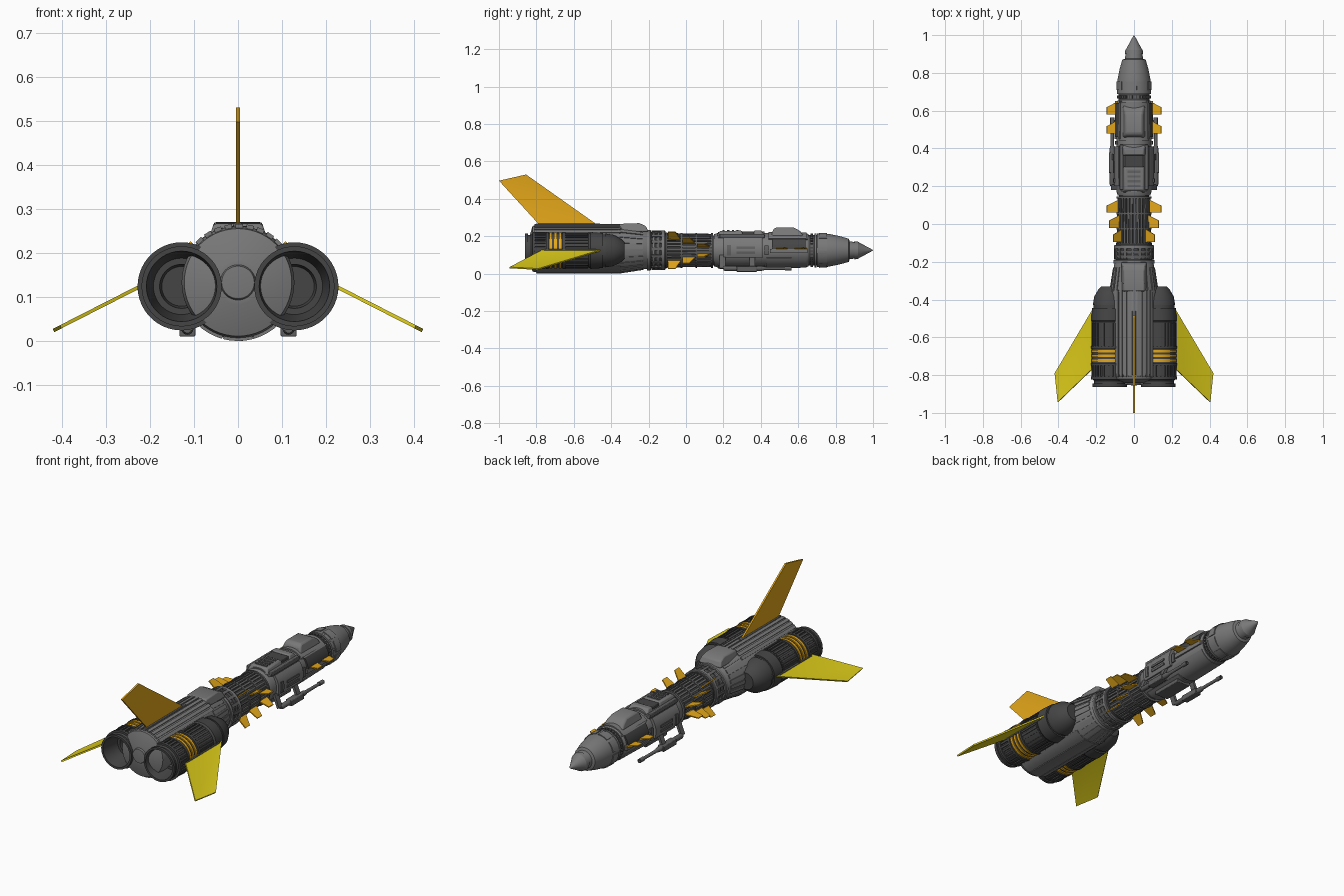
import bpy, bmesh, math
from mathutils import Vector

if "Cube" in bpy.data.objects:
    bpy.data.objects.remove(bpy.data.objects["Cube"])

def material(name, rgb):
    m = bpy.data.materials.new(name)
    m.diffuse_color = (*rgb, 1)
    m.use_nodes = True
    m.node_tree.nodes["Principled BSDF"].inputs["Base Color"].default_value = m.diffuse_color
    return m

GREY = material("hull grey", (0.19, 0.19, 0.19))
MID = material("panel grey", (0.12, 0.12, 0.12))
DARK = material("dark grey", (0.06, 0.06, 0.06))
ORANGE = material("orange", (0.78, 0.39, 0.01))
YELLOW = material("yellow", (0.72, 0.60, 0.01))
C = (0, 0.125)       # axis of the forward hull (x, z)
CA = (0, 0.133)      # axis of the aft hull

def finish(name, bm, mat):
    bmesh.ops.recalc_face_normals(bm, faces=bm.faces)
    me = bpy.data.meshes.new(name)
    bm.to_mesh(me)
    bm.free()
    me.materials.append(mat)
    ob = bpy.data.objects.new(name, me)
    bpy.context.collection.objects.link(ob)
    return ob

def lathe(name, mat, prof, c=C, n=40):
    """Revolve (y, r) points about an axis parallel to y."""
    bm = bmesh.new()
    rings = []
    for y, r in prof:
        if r == 0:
            rings.append([bm.verts.new((c[0], y, c[1]))] * n)
        else:
            rings.append([bm.verts.new((c[0] + r * math.cos(math.tau * i / n), y,
                                        c[1] + r * math.sin(math.tau * i / n))) for i in range(n)])
    for a, b in zip(rings, rings[1:]):
        for i in range(n):
            j = (i + 1) % n
            bm.faces.new(list(dict.fromkeys((a[i], a[j], b[j], b[i]))))
    return finish(name, bm, mat)

def panels(name, mat, specs, c=C, depth=0.02):
    """Raised arc plates: (y0, y1, radius at y0, radius at y1, angle0, angle1)."""
    bm = bmesh.new()
    for y0, y1, ra, rb, a0, a1 in specs:
        n = max(1, math.ceil((a1 - a0) / 8))
        rows = []
        for i in range(n + 1):
            a = math.radians(a0 + (a1 - a0) * i / n)
            rows.append([bm.verts.new((c[0] + r * math.cos(a), y, c[1] + r * math.sin(a)))
                         for y, r in ((y0, ra), (y1, rb), (y1, rb - depth), (y0, ra - depth))])
        for p, q in zip(rows, rows[1:]):
            for k in range(4):
                bm.faces.new((p[k], p[(k + 1) % 4], q[(k + 1) % 4], q[k]))
        bm.faces.new(rows[0])
        bm.faces.new(rows[-1])
    return finish(name, bm, mat)

def ribs(y0, y1, ra, rb, n, width, start=0, end=360):
    step = (end - start) / n
    return [(y0, y1, ra, rb, start + i * step, start + i * step + width) for i in range(n)]

def fin(name, mat, pts, angle, o, t=0.009, inset=0):
    """Flat plate of (outward, y) points leaning at an angle from point o (x, z)."""
    bm = bmesh.new()
    a = math.radians(angle)
    d, nrm = Vector((math.cos(a), 0, math.sin(a))), Vector((-math.sin(a), 0, math.cos(a)))
    base = Vector((o[0], 0, o[1]))
    lo, hi = [[bm.verts.new(base + d * u + Vector((0, y, 0)) + nrm * s * t / 2) for u, y in pts]
              for s in (-1, 1)]
    sides = [bm.faces.new(lo), bm.faces.new(hi)]
    for i in range(len(pts)):
        j = (i + 1) % len(pts)
        bm.faces.new((lo[i], lo[j], hi[j], hi[i]))
    bmesh.ops.recalc_face_normals(bm, faces=bm.faces)
    if inset:
        bmesh.ops.inset_individual(bm, faces=sides, thickness=inset, depth=-0.0015)
    return finish(name, bm, mat)

def prism(name, mat, pts, half, top=1.0, x=0, bevel=0.006):
    """Side profile (y, z) extruded across x, narrowing towards the top."""
    bm = bmesh.new()
    z0, z1 = min(p[1] for p in pts), max(p[1] for p in pts)
    L, R = [[bm.verts.new((x + s * half * (1 + (top - 1) * (z - z0) / (z1 - z0)), y, z))
             for y, z in pts] for s in (-1, 1)]
    bm.faces.new(L)
    bm.faces.new(R)
    for i in range(len(pts)):
        j = (i + 1) % len(pts)
        bm.faces.new((L[i], L[j], R[j], R[i]))
    ob = finish(name, bm, mat)
    if bevel:
        m = ob.modifiers.new("bevel", 'BEVEL')
        m.width, m.segments = bevel, 2
    return ob

def box(name, mat, x, y0, y1, z0, z1, half, bevel=0.003):
    return prism(name, mat, [(y0, z0), (y1, z0), (y1, z1), (y0, z1)], half, 1, x, bevel)

# Nose
lathe("nose_cone", GREY, [(1.0, 0), (0.99, 0.007), (0.925, 0.042), (0.92, 0.046), (0.9, 0.049),
                          (0.9, 0.044), (0.875, 0.048), (0.87, 0.062), (0.82, 0.076),
                          (0.76, 0.088), (0.70, 0.09), (0.70, 0.08), (0.68, 0.08)])
lathe("nose_collar", DARK, [(0.71, 0), (0.71, 0.082), (0.63, 0.082), (0.63, 0)])
panels("nose_collar_ribs", MID, ribs(0.665, 0.68, 0.089, 0.089, 30, 7))
lathe("nose_ring", GREY, [(0.698, 0.08), (0.698, 0.091), (0.688, 0.091), (0.688, 0.08)])
panels("nose_plates", GREY, [(0.71, 0.755, 0.0935, 0.0925, a, a + 36) for a in range(0, 360, 45)])

# Forward hull with armour plates
lathe("forward_hull", GREY, [(0.655, 0), (0.655, 0.086), (0.64, 0.092), (0.17, 0.092), (0.15, 0.086), (0.15, 0)])
panels("forward_armour", GREY, [
    (0.44, 0.645, 0.099, 0.096, 40, 140), (0.43, 0.645, 0.097, 0.093, 205, 335),
    (0.17, 0.42, 0.097, 0.1, 45, 135), (0.17, 0.42, 0.097, 0.097, 235, 305),
    (0.2, 0.41, 0.105, 0.107, -22, 40), (0.2, 0.41, 0.105, 0.107, 140, 202)])
panels("forward_trim", MID, [s for a in (-15, 165) for s in (
    (0.42, 0.44, 0.1, 0.1, a, a + 30), (0.22, 0.24, 0.111, 0.111, a, a + 30),
    (0.27, 0.37, 0.111, 0.111, a + 5, a + 12), (0.27, 0.37, 0.111, 0.111, a + 18, a + 25))])
panels("side_bays", DARK, [(0.46, 0.64, 0.1, 0.1, 2, 39), (0.46, 0.64, 0.1, 0.1, 141, 178)])
panels("side_bay_frames", GREY, [s for a in (-8, 176) for s in (
    (0.45, 0.65, 0.104, 0.1, a, a + 12),)] + [(0.45, 0.65, 0.104, 0.1, 38, 43), (0.45, 0.65, 0.104, 0.1, 137, 142)])

# Canopy and spine
prism("canopy", GREY, [(0.455, 0.2), (0.465, 0.235), (0.48, 0.247), (0.575, 0.247),
                       (0.61, 0.228), (0.63, 0.2)], 0.06, 0.75, 0, 0.008)
prism("spine_front", GREY, [(0.36, 0.2), (0.365, 0.232), (0.40, 0.232), (0.425, 0.2)], 0.065, 0.8)
box("spine_vent", DARK, 0, 0.3, 0.365, 0.2, 0.226, 0.05)
prism("spine_rear", GREY, [(0.165, 0.2), (0.18, 0.228), (0.3, 0.23), (0.305, 0.2)], 0.062, 0.8)
for s in (-1, 1):
    box("spine_rail", MID, s * 0.066, 0.18, 0.42, 0.19, 0.213, 0.01)
for i in range(4):
    box("spine_slat", MID, 0, 0.195 + i * 0.025, 0.207 + i * 0.025, 0.22, 0.233, 0.035, 0)
box("belly_pack", MID, 0, 0.22, 0.4, 0.018, 0.05, 0.04)

# Ribbed waist
lathe("waist_core", DARK, [(0.16, 0), (0.16, 0.08), (-0.12, 0.084), (-0.12, 0)])
panels("waist_ribs", MID, ribs(-0.1, 0.145, 0.092, 0.088, 30, 7))
for y in (0.145, 0.06, -0.02, -0.1):
    lathe("waist_band", MID, [(y, 0.08), (y, 0.0935), (y - 0.01, 0.0935), (y - 0.01, 0.08)])

# Collar rings and flare into the aft hull
lathe("collar", DARK, [(-0.1, 0), (-0.1, 0.096), (-0.21, 0.098), (-0.21, 0)])
for y, w, r in ((-0.11, 0.02, 0.105), (-0.14, 0.012, 0.102), (-0.165, 0.012, 0.102), (-0.188, 0.02, 0.109)):
    lathe("collar_ring", GREY, [(y, 0.09), (y, r - 0.003), (y - 0.004, r), (y - w, r), (y - w, 0.09)])
panels("collar_blocks", MID, ribs(-0.185, -0.13, 0.105, 0.105, 16, 9))
lathe("flare", GREY, [(-0.2, 0), (-0.2, 0.098), (-0.21, 0.104), (-0.36, 0.127), (-0.36, 0)], (0, 0.13))
panels("flare_ribs", GREY, ribs(-0.36, -0.23, 0.131, 0.111, 24, 10), (0, 0.131))

# Aft hull, its cone end and raised strips
lathe("aft_hull", GREY, [(-0.34, 0), (-0.34, 0.12), (-0.36, 0.128), (-0.79, 0.128), (-0.82, 0.122),
                         (-0.843, 0.05), (-0.843, 0.04), (-0.852, 0.037), (-0.855, 0)], CA, 56)
panels("aft_top_strips", GREY, ribs(-0.81, -0.35, 0.133, 0.133, 9, 7.5, 41, 140), CA)
panels("aft_belly_plates", GREY, [(-0.8, -0.35, 0.133, 0.133, a, a + 29) for a in (225, 255.5, 286)], CA)
prism("dorsal_hump", GREY, [(-0.36, 0.225), (-0.355, 0.266), (-0.25, 0.27), (-0.215, 0.255), (-0.2, 0.225)], 0.068, 0.8)
box("fin_root", MID, 0, -0.8, -0.46, 0.255, 0.268, 0.01)

# Tail fin
fin("tail_fin", ORANGE, [(0.258, -0.47), (0.53, -0.855), (0.497, -1.0), (0.262, -0.785)], 90, (0, 0), 0.009, 0.014)

for s in (-1, 1):
    side = lambda a: a if s > 0 else 180 - a
    # Engine: casing, open nozzle, ribs and stripes
    e = (s * 0.128, 0.124)
    lathe("engine_casing", DARK, [(-0.33, 0), (-0.33, 0.045), (-0.345, 0.06), (-0.385, 0.083), (-0.43, 0.09),
                                  (-0.43, 0.086), (-0.445, 0.086), (-0.445, 0.094), (-0.51, 0.098), (-0.52, 0.091),
                                  (-0.82, 0.091), (-0.83, 0.084), (-0.845, 0.084), (-0.845, 0.091), (-0.862, 0.091),
                                  (-0.862, 0.08), (-0.8, 0.07), (-0.76, 0.064), (-0.76, 0.05), (-0.73, 0.045), (-0.73, 0)], e, 44)
    panels("engine_ribs", DARK, ribs(-0.645, -0.525, 0.096, 0.096, 30, 7)
           + ribs(-0.81, -0.75, 0.098, 0.098, 30, 7), e)
    for y in (-0.645, -0.735, -0.808):
        lathe("engine_band", DARK, [(y, 0.088), (y, 0.1), (y - 0.014, 0.1), (y - 0.014, 0.088)], e, 44)
    for y in (-0.666, -0.691, -0.716):
        lathe("engine_stripe", ORANGE, [(y, 0.088), (y, 0.097), (y - 0.014, 0.097), (y - 0.014, 0.088)], e, 44)

    # Swept wing and its mount
    fin("wing", YELLOW, [(-0.012, -0.45), (0.214, -0.79), (0.196, -0.943), (-0.012, -0.765)],
        side(-27), (s * 0.228, 0.121), 0.008, 0.013)
    box("wing_mount", MID, s * 0.22, -0.76, -0.48, 0.113, 0.131, 0.008)

    # Small fins: a level pair on the bays, staggered rows on the waist
    for y in (0.58, 0.48):
        fin("bay_fin", ORANGE, [(0.085, y + 0.07), (0.145, y + 0.038), (0.145, y), (0.085, y)], side(5), C, 0.006)
    for y, a in ((0.06, 14), (-0.02, 28), (-0.095, 42)):
        for k in (-1, 1):
            fin("waist_fin", ORANGE, [(0.08, y + 0.07), (0.148, y + 0.038), (0.148, y), (0.08, y)], side(k * a), C, 0.006)

    # Under-slung gun with its arms
    g = (s * 0.115, 0.028)
    lathe("gun", MID, [(0.2, 0), (0.2, 0.01), (0.21, 0.014), (0.4, 0.014), (0.42, 0.009), (0.53, 0.008),
                       (0.53, 0.011), (0.565, 0.011), (0.565, 0.006), (0.55, 0.005), (0.55, 0)], g, 16)
    box("gun_housing", MID, g[0], 0.27, 0.38, 0.01, 0.04, 0.018)
    for y in (0.18, 0.34):
        fin("gun_arm", MID, [(0, y), (0.075, y), (0.075, y + 0.03), (0, y + 0.03)], side(112), g, 0.014)

# Smooth shading with sharp edges kept
bpy.ops.object.select_all(action='SELECT')
bpy.context.view_layer.objects.active = bpy.context.scene.objects[0]
bpy.ops.object.shade_smooth_by_angle(angle=math.radians(30))
